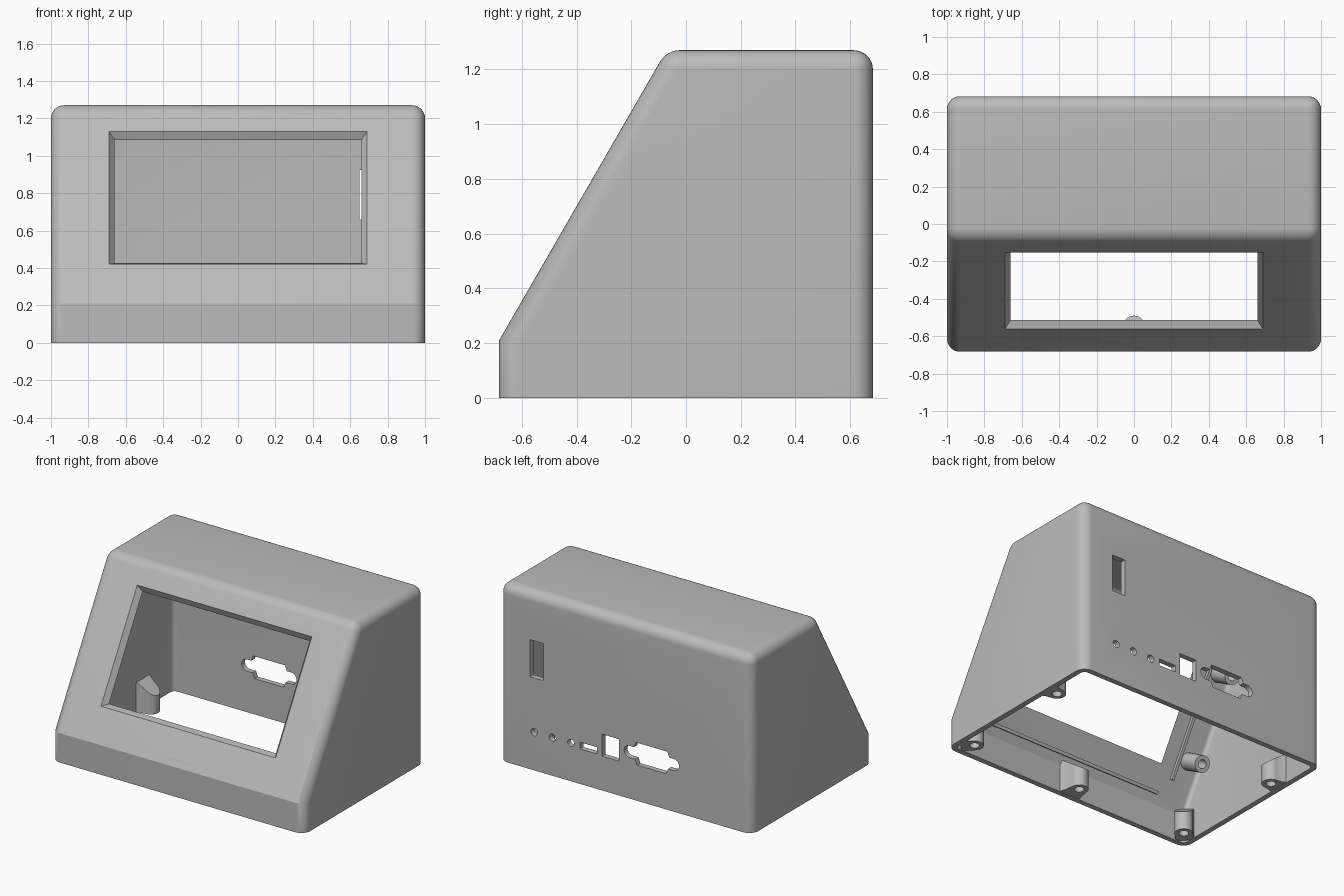
import bpy, bmesh, math
from mathutils import Vector

cube = bpy.data.objects.get("Cube")
if cube:
    bpy.data.objects.remove(cube)

HALF_X, HALF_Y, TOP, LIP = 1.0, 0.683, 1.27, 0.21
WALL, ROUND = 0.038, 0.07
C, S = math.cos(math.radians(30)), 0.5

grey = bpy.data.materials.new("light grey plastic")
grey.use_nodes = True
colour = (0.5, 0.5, 0.5, 1)
grey.diffuse_color = colour
grey.node_tree.nodes["Principled BSDF"].inputs["Base Color"].default_value = colour


def panel(x, s, d):
    """Point on the sloped panel: s runs up the slope, d goes inward."""
    return Vector((x, -HALF_Y + S * s + C * d, LIP + C * s - S * d))


def finish(name, bm):
    bmesh.ops.recalc_face_normals(bm, faces=bm.faces)
    mesh = bpy.data.meshes.new(name)
    bm.to_mesh(mesh)
    bm.free()
    mesh.materials.append(grey)
    obj = bpy.data.objects.new(name, mesh)
    bpy.context.collection.objects.link(obj)
    return obj


def loft(bm, start, end):
    """Closed solid between two matching outlines."""
    a = [bm.verts.new(p) for p in start]
    b = [bm.verts.new(p) for p in end]
    bm.faces.new(a)
    bm.faces.new(b[::-1])
    for i in range(len(a)):
        j = (i + 1) % len(a)
        bm.faces.new((a[j], a[i], b[i], b[j]))


def solid(name, start, end):
    bm = bmesh.new()
    loft(bm, start, end)
    return finish(name, bm)


def cut(target, cutters):
    for c in cutters:
        c.hide_render = True
        mod = target.modifiers.new("cut", 'BOOLEAN')
        mod.object, mod.operation, mod.solver = c, 'DIFFERENCE', 'EXACT'
    graph = bpy.context.evaluated_depsgraph_get()
    mesh = bpy.data.meshes.new_from_object(target.evaluated_get(graph))
    target.modifiers.clear()
    target.data = mesh
    for c in cutters:
        bpy.data.objects.remove(c)


def smooth(obj):
    bpy.ops.object.select_all(action='DESELECT')
    obj.select_set(True)
    bpy.context.view_layer.objects.active = obj
    bpy.ops.object.shade_smooth_by_angle(angle=math.radians(28))


def wedge(name, t, r, floor):
    """Rounded desk-console body, inset by t."""
    w, back, top = HALF_X - t, HALF_Y - t, TOP - t
    low = panel(0, (1 - C) / S * t, t)
    high = panel(0, (top - LIP + S * t) / C, t)
    profile = [(low.y, floor), (low.y, low.z), (high.y, top), (back, top), (back, floor)]
    bm = bmesh.new()
    loft(bm, [(-w, y, z) for y, z in profile], [(w, y, z) for y, z in profile])

    def along_x(e):
        return abs(e.verts[0].co.x - e.verts[1].co.x) > w

    front = [e for e in bm.edges if along_x(e) and
             all(v.co.z > top - .01 and v.co.y < high.y + .01 for v in e.verts)]
    bmesh.ops.bevel(bm, geom=front, offset=r * .65, segments=6, profile=.5, affect='EDGES')
    rims = [e for e in bm.edges
            if (not along_x(e) and any(v.co.z > floor + .01 for v in e.verts))
            or (along_x(e) and all(v.co.y > back - .01 and v.co.z > top - .01 for v in e.verts))]
    bmesh.ops.bevel(bm, geom=rims, offset=r, segments=8, profile=.5, affect='EDGES')
    return finish(name, bm)


def back_hole(outline):
    return solid("back_cutter", [(x, HALF_Y + .1, z) for x, z in outline],
                 [(x, HALF_Y - .1, z) for x, z in outline])


def rect(x0, x1, z0, z1):
    return [(x0, z0), (x1, z0), (x1, z1), (x0, z1)]


def arc(cx, cz, r, a0, a1, n):
    return [(cx + r * math.cos(math.radians(a0 + (a1 - a0) * i / n)),
             cz + r * math.sin(math.radians(a0 + (a1 - a0) * i / n))) for i in range(n + 1)]


# Hollow casing, open underneath
case = wedge("console_case", 0, ROUND, 0)
cavity = wedge("cavity_cutter", WALL, ROUND - WALL, -.1)

# Screen window with sloping sides
def window_loop(d):
    g = .03 * d / WALL
    x, s0, s1 = .69 - g, .2425 + g, 1.062 - g
    return [panel(a, b, d) for a, b in ((-x, s0), (x, s0), (x, s1), (-x, s1))]

window = solid("window_cutter", window_loop(-.02), window_loop(.06))

# Back openings: switch slot, three round holes, small port, square port, wide connector
holes = [rect(.65, .755, .66, .925), rect(.224, .36, .25, .298), rect(.05, .185, .245, .402)]
holes += [arc(x, .273, .026, 0, 345, 23) for x in (.722, .577, .432)]
PX, PZ = -.206, .335
holes.append(arc(PX - .175, PZ, .042, 90, 270, 10) + [(PX - .13, PZ - .042), (PX - .115, PZ - .08),
             (PX + .115, PZ - .08), (PX + .13, PZ - .042)] + arc(PX + .175, PZ, .042, -90, 90, 10)
             + [(PX + .14, PZ + .042), (PX + .125, PZ + .08), (PX - .125, PZ + .08),
                (PX - .14, PZ + .042)])
cut(case, [cavity, window] + [back_hole(h) for h in holes])
smooth(case)


# Screw bosses around the open base, growing out of the walls with sloped tops
def boss(name, x, y, toward, reach, flare):
    d = Vector((*toward, 0)).normalized()
    side = Vector((-d.y, d.x, 0))
    r = .06
    plan = [(-b, a) for a, b in arc(0, 0, r, 0, 180, 16)]
    plan += [(reach * .5, -r - flare * .3), (reach, -r - flare),
             (reach, r + flare), (reach * .5, r + flare * .3)]
    base = [Vector((x, y, .004)) + d * u + side * v for u, v in plan]
    top = [p + Vector((0, 0, .17 + u * .7)) for p, (u, v) in zip(base, plan)]
    body = solid(name, base, top)
    ring = arc(x, y, .032, 0, 345, 23)
    cut(body, [solid("screw_cutter", [(a, b, -.05) for a, b in ring], [(a, b, .1) for a, b in ring])])
    smooth(body)


boss("front_middle_boss", 0, -.55, (0, -1), .11, .025)
for m, word in ((1, "left"), (-1, "right")):
    boss(word + "_front_boss", m * .88, -.55, (m, -1), .09, 0)
    boss(word + "_side_boss", m * .9, .3, (m, 0), .08, .025)

    # Hollow mounting posts behind the sloped panel
    for level, s in (("lower", .352), ("upper", .953)):
        bm = bmesh.new()
        outer, inner = arc(m * .855, s, .058, 0, 345, 23), arc(m * .855, s, .03, 0, 345, 23)
        loft(bm, [panel(a, b, .03) for a, b in outer], [panel(a, b, .2) for a, b in outer])
        post = finish(word + "_" + level + "_post", bm)
        cut(post, [solid("post_cutter", [panel(a, b, .07) for a, b in inner],
                         [panel(a, b, .3) for a, b in inner])])
        smooth(post)


# Thin rails framing the screen from inside
def rail(name, x0, x1, s0, s1):
    flat = rect(x0, x1, s0, s1)
    solid(name, [panel(a, b, .03) for a, b in flat], [panel(a, b, .06) for a, b in flat])


rail("lower_rail", -.7, .7, .075, .097)
rail("upper_rail", -.7, .7, 1.13, 1.152)
rail("left_rail", .765, .785, .2, 1.1)
rail("right_rail", -.785, -.765, .2, 1.1)
